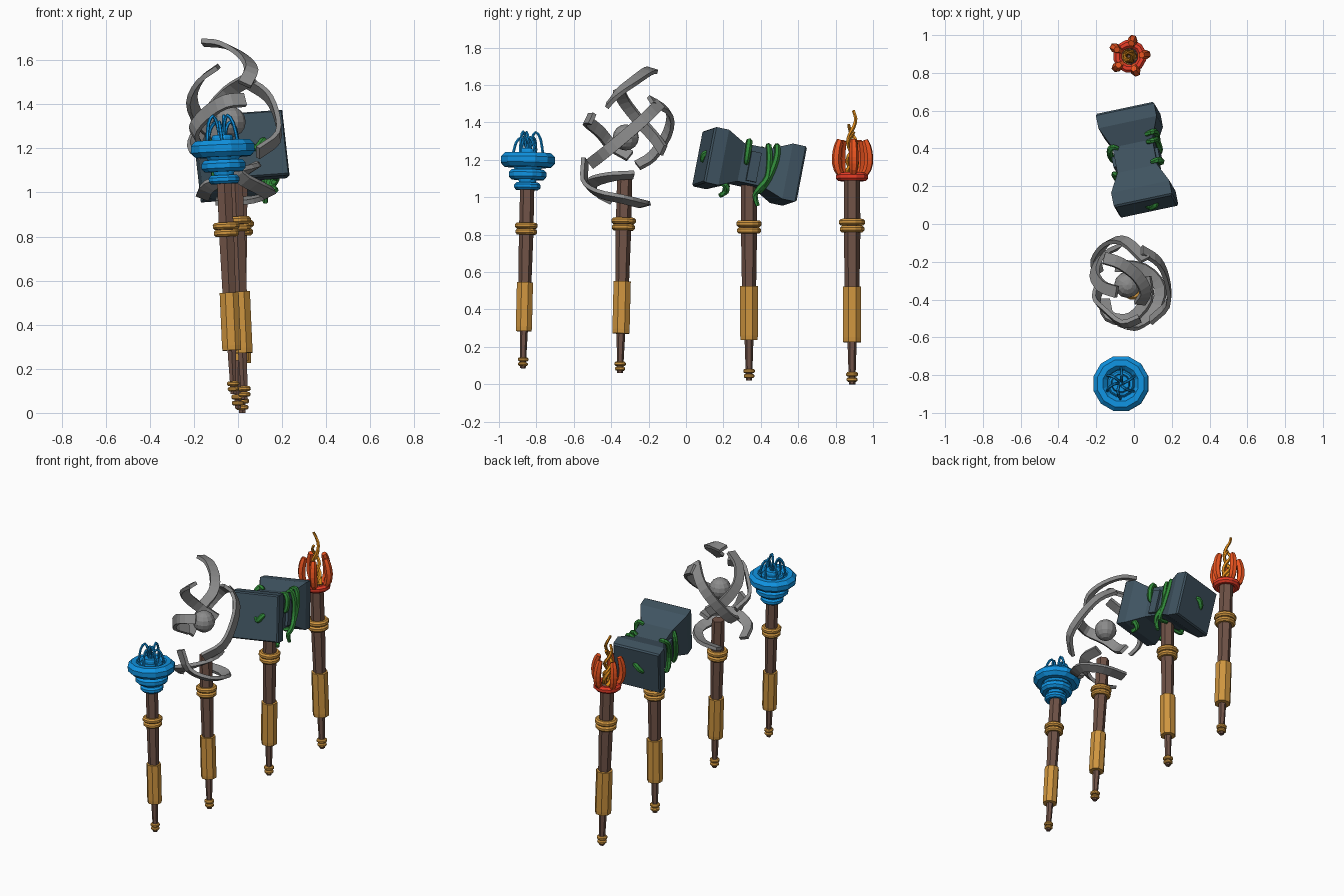
import bpy, bmesh, math
from mathutils import Vector, Matrix, Euler

if "Cube" in bpy.data.objects:
    bpy.data.objects.remove(bpy.data.objects["Cube"])

def mat(name, c):
    m = bpy.data.materials.new(name)
    m.diffuse_color = (*c, 1)
    m.use_nodes = True
    m.node_tree.nodes["Principled BSDF"].inputs["Base Color"].default_value = m.diffuse_color
    return m

WOOD = mat("wood", (.16, .085, .062))
GOLD = mat("gold", (.62, .3, .05))
BLUE = mat("blue", (.005, .29, .75))
SLATE = mat("slate", (.05, .087, .117))
GREEN = mat("green", (.03, .25, .04))
RED = mat("red", (.8, .045, .02))
ORANGE = mat("orange", (.85, .09, .014))
FLAME = mat("flame", (.8, .28, .012))
GREY = mat("grey", (.26, .26, .26))

def finish(name, bm, m=None, M=Matrix()):
    bmesh.ops.recalc_face_normals(bm, faces=bm.faces)
    me = bpy.data.meshes.new(name)
    bm.to_mesh(me)
    bm.free()
    ob = bpy.data.objects.new(name, me)
    ob.matrix_world = M
    bpy.context.collection.objects.link(ob)
    if m:
        me.materials.append(m)
    return ob

def skin(bm, rings, closed=False):
    n, k = len(rings), len(rings[0])
    vs = [[bm.verts.new(p) for p in r] for r in rings]
    for i in range(n if closed else n - 1):
        a, b = vs[i], vs[(i + 1) % n]
        for j in range(k):
            bm.faces.new((a[j], a[(j + 1) % k], b[(j + 1) % k], b[j]))
    if not closed:
        bm.faces.new(vs[0])
        bm.faces.new(vs[-1])

def circle(r, z, n):
    return [Vector((r * math.cos((i + .5) * math.tau / n), r * math.sin((i + .5) * math.tau / n), z)) for i in range(n)]

def lathe(name, prof, n, m, M):
    bm = bmesh.new()
    skin(bm, [circle(r, z, n) for r, z in prof])
    return finish(name, bm, m, M)

def torus(name, z, R, r, m, M, n=12, k=8):
    bm = bmesh.new()
    tube = [(R + r * math.cos((j + .5) * math.tau / k), z + r * math.sin((j + .5) * math.tau / k)) for j in range(k)]
    skin(bm, [circle(R_, z_, n) for R_, z_ in tube], closed=True)
    return finish(name, bm, m, M)

def smooth_path(pts, sub):
    p = [Vector(q) for q in pts]
    p = [2 * p[0] - p[1]] + p + [2 * p[-1] - p[-2]]
    out = []
    for i in range(1, len(p) - 2):
        a, b, c, d = p[i - 1:i + 3]
        for s in range(sub):
            t = s / sub
            out.append(.5 * (2 * b + (c - a) * t + (2 * a - 5 * b + 4 * c - d) * t * t + (3 * b - a - 3 * c + d) * t ** 3))
    return out + [p[-2]]

def sweep(bm, pts, section, center, sub=3, taper=lambda t: 1):
    """Sweep a section along a path; section x is tangential width, y is radial from center."""
    path = smooth_path(pts, sub)
    n, rings = len(path), []
    for i, p in enumerate(path):
        t = (path[min(i + 1, n - 1)] - path[max(i - 1, 0)]).normalized()
        o = p - Vector(center)
        o = (o - t * o.dot(t)).normalized()
        w = t.cross(o)
        s = taper(i / (n - 1))
        rings.append([p + (w * a + o * b) * s for a, b in section])
    skin(bm, rings)

def rect(w, h):
    return [(-w, -h), (w, -h), (w, h), (-w, h)]

def ngon(r, k=6):
    return [(r * math.cos(i * math.tau / k), r * math.sin(i * math.tau / k)) for i in range(k)]

# Shared staff: tapered shaft, faceted grip, gold collars
def staff(name, base, lean, s, top):
    ax = Vector((lean[0], lean[1], 1)).normalized()
    M = Matrix.Translation(base) @ Vector((0, 0, 1)).rotation_difference(ax).to_matrix().to_4x4()
    S = M @ Matrix.Scale(s, 4)
    lathe(name + "_shaft", [(.017, 0), (.025, .24), (.039, .5), (.044, .8), (.043, (top - base[2]) / s)], 6, WOOD, S)
    lathe(name + "_grip", [(.051, .225), (.053, .25), (.053, .5), (.053, .522)], 8, GOLD, S)
    for i, (z, R, r) in enumerate([(.025, .019, .012), (.053, .021, .013), (.83, .05, .019), (.867, .054, .019)]):
        torus(f"{name}_collar_{i}", z, R, r, GOLD, S)
    return M

# Water staff
base = Vector((-.02, -.872, .086))
M = staff("water", base, (-.044, .024), .88, 1.08) @ Matrix.Translation((0, 0, -base.z))
for i, (z, R, r) in enumerate([(1.06, .053, .021), (1.122, .077, .029), (1.20, .112, .041)]):
    torus(f"water_basin_{i}", z, R, r, BLUE, M)
lathe("water_bowl", [(.04, 1.05), (.055, 1.12), (.09, 1.18), (.09, 1.2)], 12, BLUE, M)
torus("water_spout_ring", 1.222, .058, .015, BLUE, M)
lathe("water_spout", [(.05, 1.19), (.05, 1.25), (.045, 1.262)], 12, BLUE, M)
bm = bmesh.new()
for k in range(6):
    h = .09 if k % 2 else .06
    a0 = k * math.tau / 6
    path = [(r * math.cos(a0 + tw), r * math.sin(a0 + tw), 1.25 + z)
            for r, z, tw in [(.012, 0, 0), (.02, h * .7, .1), (.04, h + .01, .25), (.066, h * .7, .4), (.08, -.02, .5)]]
    sweep(bm, path, ngon(.008), (0, .003, 1.1), 2)
finish("water_jets", bm, BLUE, M)

# Wind staff: orb with ribbons circling it
staff("wind", (.03, -.353, .06), (-.045, .024), .94, 1.1)
C = (-.035, -.322, 1.32)
bm = bmesh.new()
bmesh.ops.create_uvsphere(bm, u_segments=12, v_segments=8, radius=.07, matrix=Matrix.Translation(C))
finish("wind_orb", bm, GREY)
ribbons = [
    [(.03, -.42, 1.49), (.06, -.36, 1.56), (.02, -.28, 1.62), (-.07, -.21, 1.67), (-.16, -.18, 1.68)],
    [(.04, -.14, 1.5), (.13, -.2, 1.44), (.175, -.3, 1.35), (.18, -.42, 1.25), (.09, -.51, 1.18)],
    [(.06, -.19, 1.52), (-.05, -.09, 1.45), (-.14, -.1, 1.34), (-.2, -.18, 1.22), (-.19, -.26, 1.17)],
    [(-.09, -.36, 1.57), (-.17, -.33, 1.51), (-.21, -.26, 1.42), (-.17, -.17, 1.32), (-.08, -.12, 1.25)],
    [(.03, -.5, 1.42), (-.06, -.53, 1.41), (-.15, -.46, 1.35), (-.2, -.4, 1.28), (-.17, -.3, 1.22)],
    [(-.06, -.54, 1.2), (0, -.54, 1.08), (.1, -.47, 1.02), (.14, -.34, .99), (.05, -.24, .965), (-.1, -.22, .96)],
    [(-.16, -.4, .98), (-.13, -.49, 1.03), (-.02, -.5, 1.08), (.07, -.4, 1.11), (.06, -.28, 1.12)],
]
for i, pts in enumerate(ribbons):
    bm = bmesh.new()
    sweep(bm, pts, rect(.031, .011), C, 3)
    finish(f"wind_ribbon_{i}", bm, GREY)

# Earth staff: waisted stone hammer with vines
staff("earth", (0, .337, .02), (.006, 0), .967, 1.12)
H = Matrix.Translation((.016, .34, 1.165)) @ Euler((math.radians(-12), math.radians(-4), math.radians(12)), 'XYZ').to_matrix().to_4x4()
prof = [(-.258, .15), (-.248, .158), (-.178, .158), (-.07, .108), (.07, .108), (.178, .158), (.248, .158), (.258, .15)]
bm = bmesh.new()
skin(bm, [[Vector((a, y, b)) for a, b in rect(w, w * .96)] for y, w in prof])
finish("hammer_head", bm, SLATE, H)
bm = bmesh.new()
for s in (-1, 1):
    bmesh.ops.create_cube(bm, size=1, matrix=Matrix.Translation((s * .105, 0, -.01)) @ Matrix.Diagonal((.04, .055, .16, 1)))
finish("hammer_side_plates", bm, SLATE, H)
vines = [
    [(.08, -.05, .11), (.115, -.05, .12), (.13, -.05, .08), (.122, -.045, .02), (.1, -.04, 0)],
    [(.08, .06, .105), (.11, .06, .118), (.125, .075, .05), (.12, .085, -.05), (.12, .05, -.12), (.1, .04, -.16), (.1, .065, -.21)],
    [(.08, .1, .115), (.12, .105, .125), (.13, .11, .05), (.12, .09, -.06), (.1, .06, -.13), (.03, .06, -.12)],
    [(.1, -.18, -.13), (.12, -.13, -.14), (.1, -.12, -.17), (.11, -.15, -.2)],
    [(-.08, .06, .105), (-.11, .07, .118), (-.13, .05, .08), (-.125, .03, -.03), (-.12, .06, -.12), (-.06, .05, -.13)],
    [(-.11, -.08, .09), (-.13, -.06, .04), (-.12, -.08, -.09), (-.1, -.09, -.16)],
    [(0, -.245, .0), (.02, -.262, -.02), (.05, -.262, .01), (.06, -.24, .02)],
    [(-.05, .24, -.02), (-.03, .262, .0), (0, .262, .03), (.02, .24, .03)],
]
for i, pts in enumerate(vines):
    bm = bmesh.new()
    sweep(bm, pts, ngon(.016), (0, .01, 0), 3, lambda t: .75 + .35 * math.sin(math.pi * t))
    finish(f"vine_{i}", bm, GREEN, H)

# Fire staff: ring of claws around twisting flames
M = staff("fire", (.02, .888, 0), (-.038, 0), 1, 1.12)
torus("fire_ring", 1.11, .066, .024, RED, M)
for k in range(5):
    bm = bmesh.new()
    path = [(.055, 0, 1.11), (.083, 0, 1.15), (.091, 0, 1.21), (.082, 0, 1.27), (.07, 0, 1.305)]
    sweep(bm, path, ngon(.022, 6), (0, 0, 1.2), 2, lambda t: .8 + .35 * math.sin(math.pi * t))
    finish(f"fire_claw_{k}", bm, ORANGE, M @ Matrix.Rotation(k * math.tau / 5 + .1, 4, 'Z'))
bm = bmesh.new()
for k, top in enumerate((1.465, 1.39, 1.35)):
    path = []
    for i in range(9):
        t = i / 8
        a = k * 2.1 + t * 9
        r = .026 * (1 - .3 * t)
        path.append((r * math.cos(a), r * math.sin(a), 1.12 + (top - 1.12) * t))
    sweep(bm, path, ngon(.014, 5), (.3, .1, 1.2), 2, lambda t: 1.1 - .5 * t)
finish("fire_flames", bm, FLAME, M)
